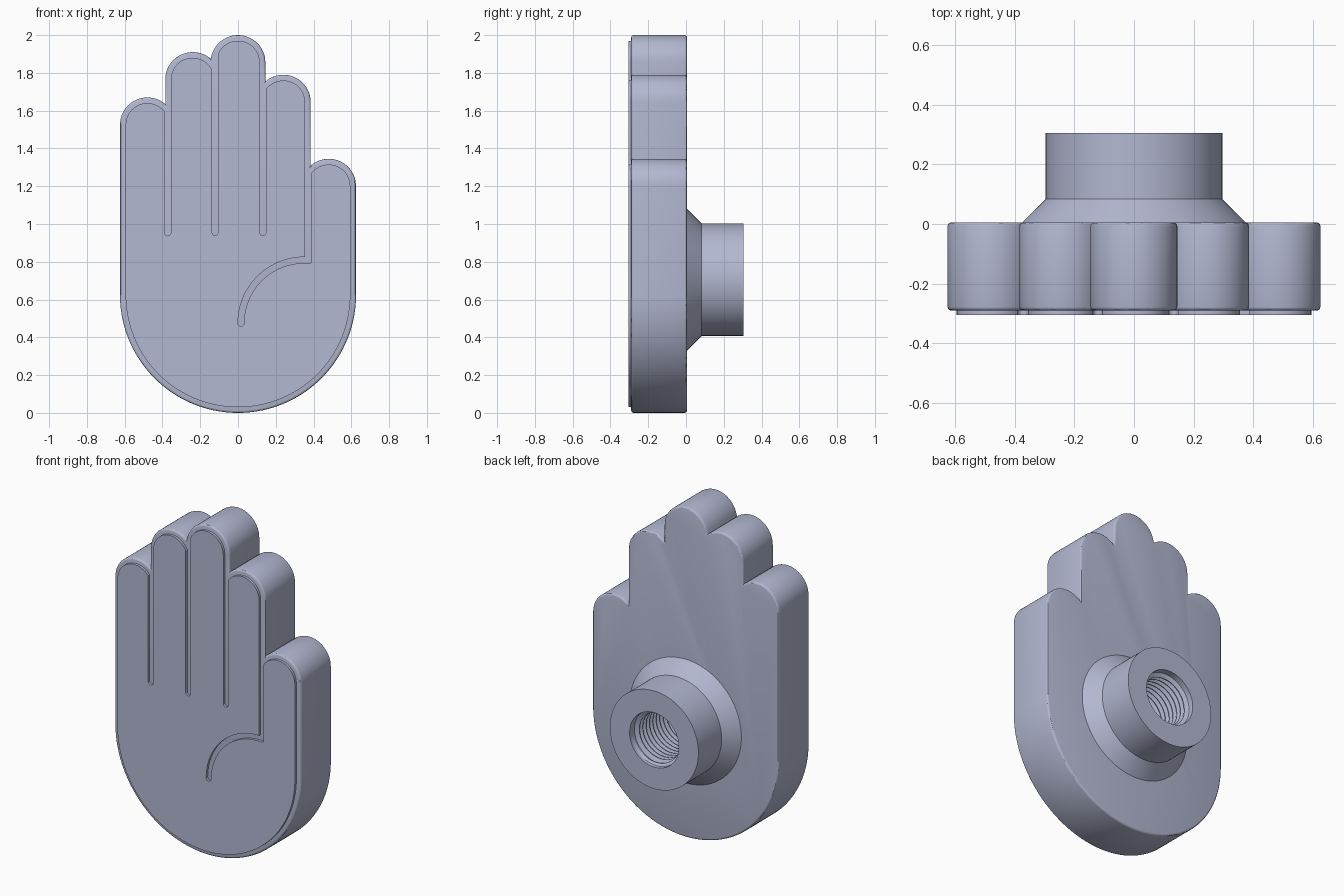
import bpy, bmesh
from math import sin, cos, pi, sqrt, radians

if "Cube" in bpy.data.objects:
    bpy.data.objects.remove(bpy.data.objects["Cube"])

mat = bpy.data.materials.new("lavender_grey")
mat.use_nodes = True
COLOUR = (0.45, 0.48, 0.64, 1)
mat.diffuse_color = COLOUR
mat.node_tree.nodes["Principled BSDF"].inputs["Base Color"].default_value = COLOUR

# Finger tip centres (x, z) from thumb to little finger
TIPS = [(0.48, 1.2), (0.24, 1.645), (0, 1.855), (-0.24, 1.765), (-0.48, 1.525)]
PALM_Z, BOSS_Z = 0.625, 0.705
BACK, FRONT = 0.005, -0.29


def finish(bm, name):
    mesh = bpy.data.meshes.new(name)
    bm.to_mesh(mesh)
    bm.free()
    mesh.materials.append(mat)
    obj = bpy.data.objects.new(name, mesh)
    bpy.context.collection.objects.link(obj)
    return obj


def activate(obj):
    bpy.ops.object.select_all(action='DESELECT')
    obj.select_set(True)
    bpy.context.view_layer.objects.active = obj


def smooth(obj):
    activate(obj)
    bpy.ops.object.shade_smooth_by_angle(angle=radians(30))


def arc(cx, cz, r, a0, a1, n):
    angles = [radians(a0 + (a1 - a0) * i / n) for i in range(n + 1)]
    return [(cx + r * cos(a), cz + r * sin(a)) for a in angles]


def finger(tip, r, left, right):
    """Rounded finger end, right to left, clipped to the given sides."""
    cx, cz = tip
    height = lambda x: cz + sqrt(max(0, r * r - (x - cx) ** 2))
    inner = [p for p in arc(cx, cz, r, 0, 180, 32)
             if left + 0.002 < p[0] < right - 0.002]
    return [(right, height(right))] + inner + [(left, height(left))]


def prism(outline, y0, y1, bevel=0):
    bm = bmesh.new()
    face = bm.faces.new([bm.verts.new((x, y0, z)) for x, z in outline])
    ext = bmesh.ops.extrude_face_region(bm, geom=[face])
    for v in ext["geom"]:
        if isinstance(v, bmesh.types.BMVert):
            v.co.y = y1
    bmesh.ops.recalc_face_normals(bm, faces=bm.faces)
    if bevel:
        rim = [e for e in bm.edges if abs(e.verts[0].co.y - e.verts[1].co.y) < 1e-5]
        bmesh.ops.bevel(bm, geom=rim, offset=bevel, segments=3, profile=0.5,
                        affect='EDGES', clamp_overlap=False)
    return bm


def lathe(profile, steps=96):
    """Turn a closed (radius, y) profile about the boss axis."""
    bm = bmesh.new()
    verts = [bm.verts.new((r, y, BOSS_Z)) for r, y in profile]
    edges = [bm.edges.new((a, b)) for a, b in zip(verts, verts[1:])]
    bmesh.ops.spin(bm, geom=verts + edges, cent=(0, 0, BOSS_Z), axis=(0, 1, 0),
                   angle=2 * pi, steps=steps)
    bmesh.ops.remove_doubles(bm, verts=bm.verts, dist=1e-5)
    bmesh.ops.recalc_face_normals(bm, faces=bm.faces)
    return bm


# Hand body: half-round palm with overlapping round-ended fingers
R = 0.145
sides = [(0.385, 0.625), (0.145, 0.385), (-0.145, 0.145),
         (-0.385, -0.145), (-0.625, -0.385)]
outline = arc(0, PALM_Z, 0.625, 180, 360, 72)
for i, (tip, (left, right)) in enumerate(zip(TIPS, sides)):
    pts = finger(tip, R, left, right)
    if i == 2:
        pts.pop()          # this end lies inside the neighbouring finger
    outline += pts
body = finish(prism(outline, BACK, FRONT, 0.012), "hand_body")

# Socket hole through the back of the body
cutter = finish(lathe([(0, -0.105), (0.17, -0.105), (0.17, 0.1), (0, 0.1)]), "socket_cutter")
cutter.hide_render = True
mod = body.modifiers.new("socket", 'BOOLEAN')
mod.operation = 'DIFFERENCE'
mod.solver = 'EXACT'
mod.object = cutter
activate(body)
bpy.ops.object.modifier_apply(modifier=mod.name)
bpy.data.objects.remove(cutter)
smooth(body)

# Raised front plate, with slots between the fingers
r = 0.115
slots = [(0.386, 0.595), (0.148, 0.355), (-0.106, 0.115),
         (-0.355, -0.137), (-0.595, -0.39)]
plate = arc(0, PALM_Z, 0.595, 180, 360, 72)
for i, (tip, (left, right)) in enumerate(zip(TIPS, slots)):
    if i == 1:
        # Curved crease at the base of the thumb
        plate += [(0.386, 0.793)] + arc(0.35, 0.475, 0.318, 90, 180, 24)
        plate += arc(0.016, 0.475, 0.016, 0, -180, 8)[1:-1]
        plate += arc(0.35, 0.475, 0.35, 180, 90, 24) + [(0.355, 0.825)]
    elif i > 1:
        gap_left, gap_right = right, slots[i - 1][0]
        half = (gap_right - gap_left) / 2
        plate += arc(gap_left + half, 0.955, half, 0, -180, 8)
    plate += finger(tip, r, left, right)
smooth(finish(prism(plate, FRONT + 0.005, -0.305), "palm_plate"))

# Mounting boss with a flared foot and a blind bore
BORE, FLOOR = 0.165, -0.1
smooth(finish(lathe([(0.38, 0), (0.297, 0.083), (0.297, 0.305), (BORE, 0.305),
                     (BORE, FLOOR), (0, FLOOR), (0, FLOOR - 0.004),
                     (0.169, FLOOR - 0.004), (0.169, 0), (0.38, 0)]), "mounting_boss"))

# Helical thread inside the bore
bm = bmesh.new()
PITCH, TURNS, STEPS = 0.032, 11, 48
total = TURNS * STEPS
rings = []
for i in range(total + 1):
    a = 2 * pi * i / STEPS
    y = FLOOR + 0.01 + PITCH * i / STEPS
    depth = 0.024 * min(1, i / 24, (total - i) / 24)
    section = [(BORE, 0), (BORE - depth, 0.012), (BORE - depth, 0.016), (BORE, 0.028)]
    rings.append([bm.verts.new((q * cos(a), y + dy, BOSS_Z + q * sin(a)))
                  for q, dy in section])
for p, q in zip(rings, rings[1:]):
    for j in range(3):
        bm.faces.new((p[j], q[j], q[j + 1], p[j + 1]))
smooth(finish(bm, "socket_thread"))
